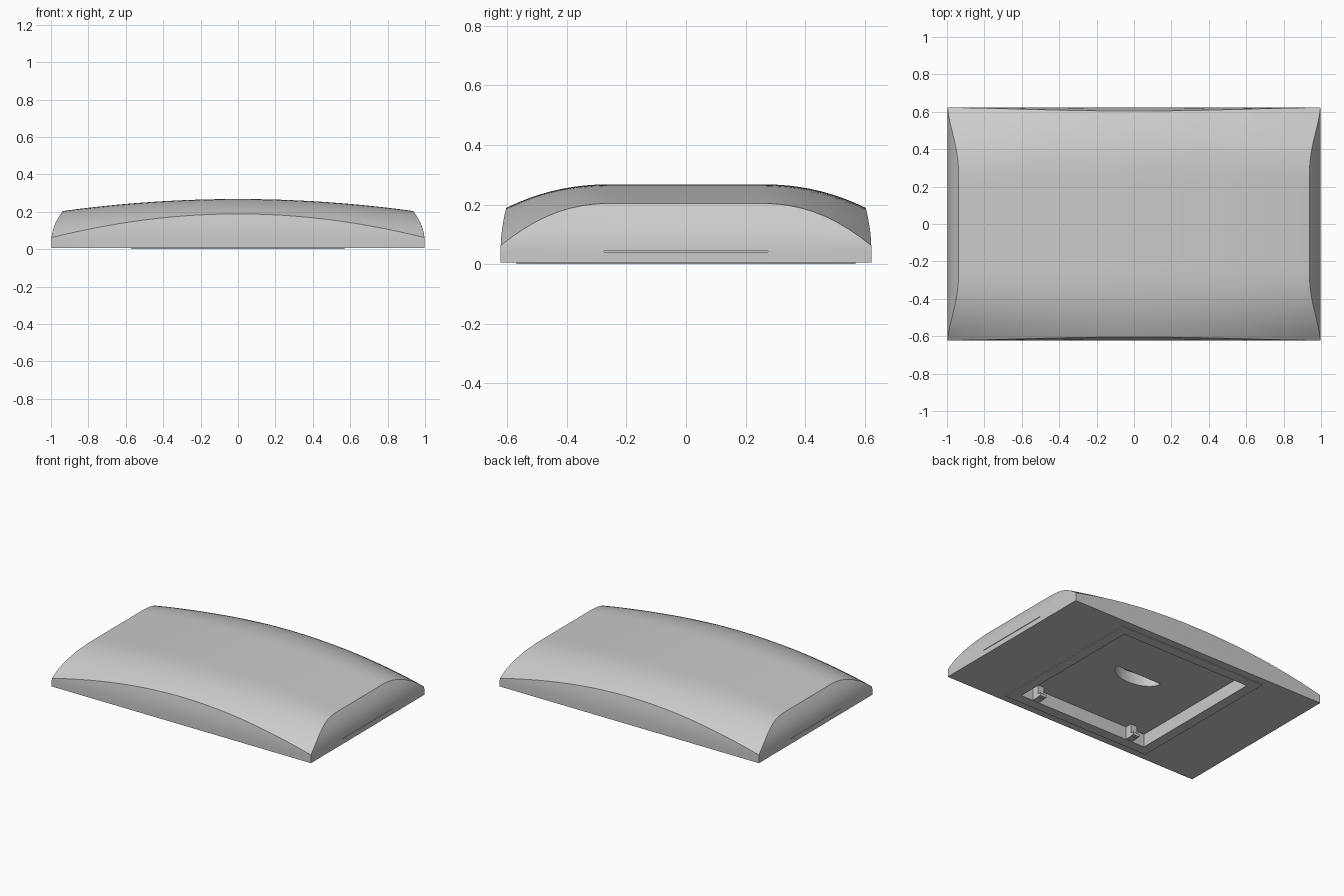
import bpy, bmesh, math

cube = bpy.data.objects.get("Cube")
if cube:
    bpy.data.objects.remove(cube, do_unlink=True)

grey = bpy.data.materials.new("light_grey")
grey.use_nodes = True
colour = (0.6, 0.6, 0.6, 1)
grey.diffuse_color = colour
grey.node_tree.nodes["Principled BSDF"].inputs["Base Color"].default_value = colour

BASE, SHOULDER = 0.005, 0.04
NX, NY = 40, 32


def finish(bm, name):
    bmesh.ops.recalc_face_normals(bm, faces=bm.faces)
    mesh = bpy.data.meshes.new(name)
    bm.to_mesh(mesh)
    bm.free()
    mesh.materials.append(grey)
    ob = bpy.data.objects.new(name, mesh)
    bpy.context.collection.objects.link(ob)
    return ob


def box(name, size, centre):
    bm = bmesh.new()
    bmesh.ops.create_cube(bm, size=1)
    bmesh.ops.scale(bm, vec=size, verts=bm.verts)
    bmesh.ops.translate(bm, vec=centre, verts=bm.verts)
    return finish(bm, name)


def activate(ob):
    bpy.ops.object.select_all(action='DESELECT')
    ob.select_set(True)
    bpy.context.view_layer.objects.active = ob


def cut(ob, cutter):
    mod = ob.modifiers.new("cut", 'BOOLEAN')
    mod.operation, mod.solver, mod.object = 'DIFFERENCE', 'EXACT', cutter
    activate(ob)
    bpy.ops.object.modifier_apply(modifier=mod.name)
    bpy.data.objects.remove(cutter, do_unlink=True)


# Crowned top and walls that lean inwards above the shoulder
def crown(x, y):
    drop = 0.08 * (max(abs(y) - 0.25, 0) / 0.355) ** 2.2
    return 0.268 - 0.073 * x * x - drop * (1 + 0.5 * x * x)


def half_x(z):
    return 0.998 - 0.058 * (max(z - SHOULDER, 0) / 0.16) ** 2


def half_y(z):
    return 0.623 - 0.018 * (max(z - SHOULDER, 0) / 0.145) ** 2


def settle(height):
    z = 0.15
    for _ in range(30):
        z = (z + height(z)) / 2
    return z


corner = settle(lambda z: crown(half_x(z), half_y(z)))


def top_point(u, v):
    side = settle(lambda z: crown(half_x(z), v * half_y(corner)))
    end = settle(lambda z: crown(u * half_x(corner), half_y(z)))
    x, y = u * half_x(side), v * half_y(end)
    return x, y, crown(x, y)


def wall_point(u, v, z):
    low = min(z, corner)
    if abs(u) == 1:
        return u * half_x(z), v * half_y(low), z
    return u * half_x(low), v * half_y(z), z


# Shell: top grid, wall columns and flat underside
bm = bmesh.new()
us = [2 * i / NX - 1 for i in range(NX + 1)]
vs = [2 * j / NY - 1 for j in range(NY + 1)]
grid = [[bm.verts.new(top_point(u, v)) for v in vs] for u in us]
for i in range(NX):
    for j in range(NY):
        bm.faces.new((grid[i][j], grid[i + 1][j], grid[i + 1][j + 1], grid[i][j + 1]))

rim = [(i, 0) for i in range(NX)] + [(NX, j) for j in range(NY)]
rim += [(NX - i, NY) for i in range(NX)] + [(0, NY - j) for j in range(NY)]
columns = []
for i, j in rim:
    top = grid[i][j]
    heights = [BASE] + [SHOULDER + (top.co.z - SHOULDER) * k / 6 for k in range(6)]
    columns.append([bm.verts.new(wall_point(us[i], vs[j], z)) for z in heights] + [top])
for a, b in zip(columns, columns[1:] + columns[:1]):
    for k in range(len(a) - 1):
        bm.faces.new((a[k], b[k], b[k + 1], a[k + 1]))
bm.faces.new([c[0] for c in columns])
shell = finish(bm, "domed_shell")

# Underside pocket and the half-round finger hole in its floor
cut(shell, box("pocket_cutter", (1.0, 1.0, 0.18), (0, 0, 0)))
bm = bmesh.new()
arc = [math.pi * (1 + k / 20) for k in range(21)]
hole = bm.faces.new([bm.verts.new((0.175 * math.cos(a), 0.05 + 0.11 * math.sin(a), 0.06))
                     for a in arc])
lift = bmesh.ops.extrude_face_region(bm, geom=[hole])["geom"]
bmesh.ops.translate(bm, vec=(0, 0, 0.11),
                    verts=[g for g in lift if isinstance(g, bmesh.types.BMVert)])
cut(shell, finish(bm, "hole_cutter"))

# Narrow slits low in both end walls
for side in (-1, 1):
    cut(shell, box("slit_cutter", (0.03, 0.55, 0.004), (side * 0.998, 0, 0.042)))

activate(shell)
bpy.ops.object.shade_smooth_by_angle(angle=math.radians(25))

# Thin frame around the pocket
frame = box("pocket_frame", (1.14, 1.14, 0.007), (0, 0, 0.0035))
cut(frame, box("frame_cutter", (1.0, 1.0, 0.1), (0, 0, 0)))

# Retaining clips on the pocket wall
for side, label in ((-1, "right"), (1, "left")):
    box(label + "_clip", (0.05, 0.05, 0.09), (side * 0.38, -0.477, 0.048))
    box(label + "_clip_hook", (0.05, 0.025, 0.02), (side * 0.38, -0.442, 0.016))
